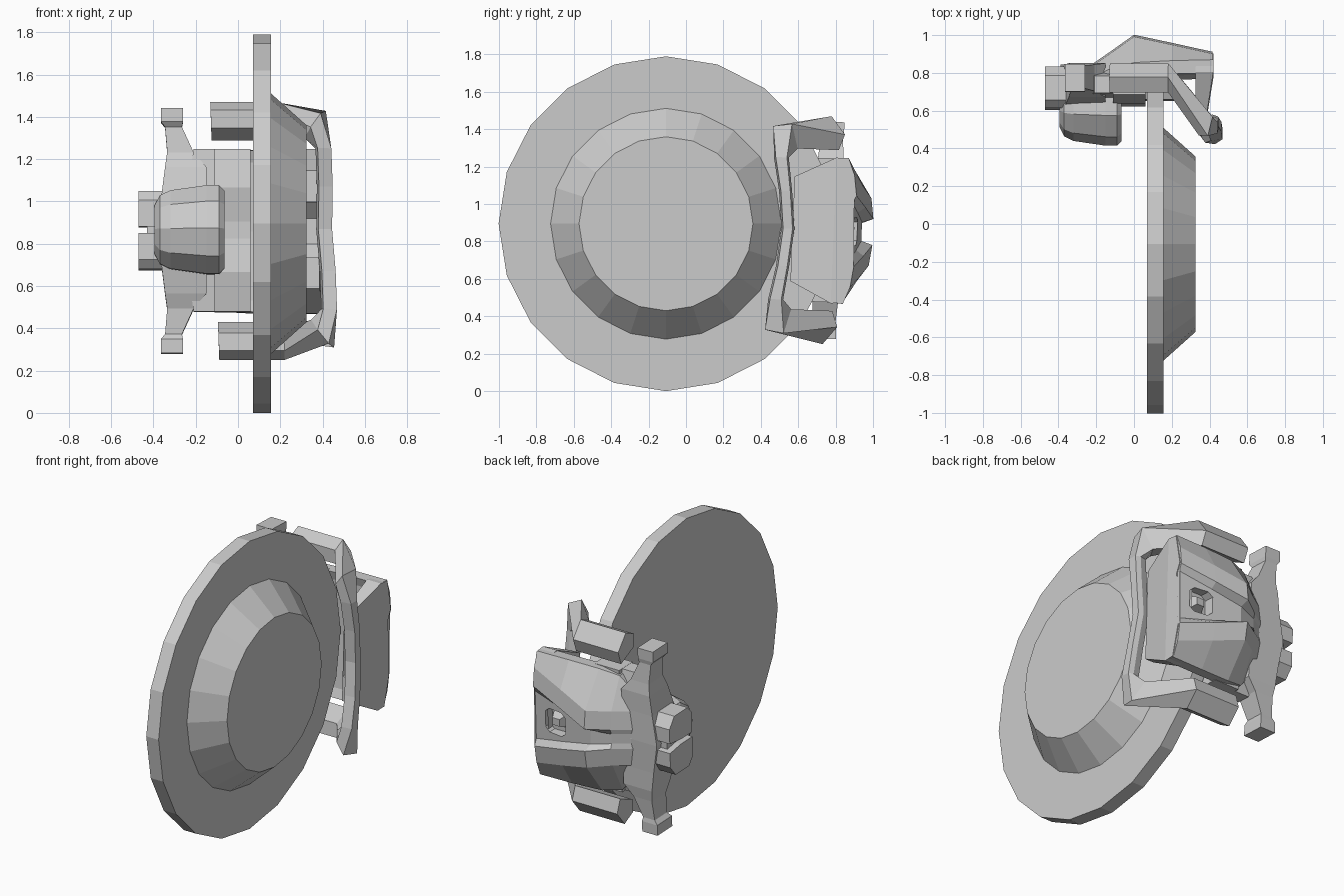
import bpy, bmesh
from math import sin, cos, pi, radians
from mathutils import Vector, Matrix

if "Cube" in bpy.data.objects:
    bpy.data.objects.remove(bpy.data.objects["Cube"])

CY, CZ = -0.107, 0.895                      # disc centre
# caliper parts are drawn symmetric about w = 0, then tilted about the disc axis
TILT = (Matrix.Translation((0, CY, CZ)) @ Matrix.Rotation(radians(-2.3), 4, 'X')
        @ Matrix.Translation((0, -CY, 0)))


def finish(bm, name, matrix):
    bmesh.ops.triangulate(bm, faces=[f for f in bm.faces if len(f.verts) > 4])
    bmesh.ops.recalc_face_normals(bm, faces=bm.faces)
    bm.transform(matrix)
    me = bpy.data.meshes.new(name)
    bm.to_mesh(me)
    bm.free()
    ob = bpy.data.objects.new(name, me)
    bpy.context.collection.objects.link(ob)
    return ob


def loft(name, rings, matrix=TILT):
    """Skin a list of equal-sized point rings and cap both ends."""
    bm = bmesh.new()
    vs = [[bm.verts.new(p) for p in r] for r in rings]
    n = len(vs[0])
    for a, b in zip(vs, vs[1:]):
        for i in range(n):
            j = (i + 1) % n
            bm.faces.new((a[i], a[j], b[j], b[i]))
    bm.faces.new(vs[0])
    bm.faces.new(vs[-1])
    return finish(bm, name, matrix)


def circle(x, r, n, y=0, off=0):
    return [(x, y + r * sin(2 * pi * i / n + off), r * cos(2 * pi * i / n + off)) for i in range(n)]


def mirror(pts):
    """Half outline (y, w) -> full outline, centre points not doubled."""
    return pts + [(y, -w) for y, w in reversed(pts) if w > 0]


def mirror_rings(rings):
    """Rings from the outer end to w = 0 -> continue to the other end."""
    return rings + [[(x, y, -w) for x, y, w in r] for r in reversed(rings[:-1])]


def rect(x0, x1, y0, y1, w):
    return [(x0, y0, w), (x1, y0, w), (x1, y1, w), (x0, y1, w)]


def box(name, x0, x1, y0, y1, w0, w1):
    return loft(name, [rect(x0, x1, y0, y1, w0), rect(x0, x1, y0, y1, w1)])


# brake disc with raised hub
loft("brake_disc", [circle(x, r, 20) for x, r in
                    ((0.07, .895), (.155, .895), (.155, .617), (.325, .465))],
     Matrix.Translation((0, CY, CZ)))

# caliper bridge: arched sections along x, centre recess narrowing to the rear
rings = []
for x, c, a, r, b, s, sw, low in ((-.25, .82, .03, .825, .06, .76, .20, .66),
                                  (-.12, .905, .03, .915, .06, .81, .36, .70),
                                  (0.0, .94, .05, 1.0, .07, .84, .385, .77),
                                  (0.2, .915, .10, .955, .13, .85, .39, .78),
                                  (.415, .885, .15, .905, .19, .855, .39, .785)):
    half = [(c, 0), (c, a), (r, b), (r - .015, b + .11), (s, sw), (low, sw - .005),
            (max(low, .765) + .02, sw - .06), (.81, 0)]
    rings.append([(x, y, w) for y, w in mirror(half)])
bridge = loft("caliper_bridge", rings)

# inspection window in the bridge, with a small peg inside
window = [(.19, .05), (.22, .075), (.31, .075), (.34, .05),
          (.34, -.05), (.31, -.075), (.22, -.075), (.19, -.05)]
cutter = loft("window_cutter", [[(x, y, w) for x, w in window] for y in (.85, 1.1)])
cutter.hide_render = True
mod = bridge.modifiers.new("window", 'BOOLEAN')
mod.operation, mod.object, mod.solver = 'DIFFERENCE', cutter, 'EXACT'
bpy.context.view_layer.objects.active = bridge
bpy.ops.object.modifier_apply(modifier="window")
bpy.data.objects.remove(cutter)
loft("window_peg", [[(.265 + dx * k, y, dw * k) for dx, dw in
                     ((-.05, -.045), (.05, -.045), (.05, .045), (-.05, .045))]
                    for y, k in ((.84, 1), (.90, .5))])

# front fingers gripping over the disc face
half = [(.87, .14), (.895, .2), (.855, .385), (.79, .39), (.57, .28), (.57, .13),
        (.70, .13), (.77, .06)]
outline = mirror(half)
loft("caliper_fingers", [[(.325, y, w) for y, w in outline],
                         [(.42 - max(0, .79 - y) * .16, y, w) for y, w in outline]])

# rear pad behind the disc
pad = mirror([(.80, .385), (.67, .385), (.63, .2), (.66, .04)])
loft("rear_pad", [[(x, y, w) for y, w in pad] for x in (-.11, .06)])
for s in (1, -1):
    loft("rear_cheek", [rect(-.21, -.10, .68, .77, s * .384), rect(-.24, -.10, .66, .82, s * .18)])

# piston housing
loft("piston_housing", [circle(x, r, 10, .635, pi / 10) for x, r in
                        ((-.395, .12), (-.37, .17), (-.32, .195), (-.15, .22), (-.09, .22),
                         (-.065, .195))])

# slide pin crossbar with square ends
loft("pin_crossbar", mirror_rings([rect(*v) for v in (
    (-.365, -.26, .68, .825, .58), (-.365, -.26, .68, .825, .515), (-.345, -.265, .70, .82, .49),
    (-.335, -.21, .69, .83, .37), (-.345, -.15, .66, .84, .30),
    (-.36, -.15, .63, .84, .18), (-.39, -.14, .60, .845, 0))]))

# forked lug at the rear
for s in (1, -1):
    loft("rear_lug", [[(x, y, s * w) for y, w in
                       ((.83, .03), (.83, .12), (.78, .185), (.65, .185), (.61, .14), (.61, .015), (.72, .015))]
                      for x in (-.47, -.34)])
box("lug_root", -.43, -.33, .62, .80, -.10, .10)

# mounting bracket: two arms over the disc joined by a front bar
section = [(.755, .61), (.83, .515), (.80, .43), (.68, .485), (.675, .57)]
bracket = [[(x, y, w) for y, w in section] for x in (-.11, .2)]
bracket.append([(.41, .445, .545), (.435, .545, .56), (.375, .58, .43), (.33, .50, .43), (.36, .45, .48)])
for w, y0, y1, x1 in ((.38, .455, .535, .455), (.2, .49, .56, .455), (0, .51, .58, .445)):
    bracket.append([(x1, y0 + .01, w), (x1, y1 - .01, w), (x1 - .03, y1, w),
                    (x1 - .075, y1 - .01, w), (x1 - .065, y0, w)])
bracket = [[(x - .035 * w, y, w) for x, y, w in r] for r in mirror_rings(bracket)]
# the mirrored half leans the other way, so lean is re-applied over the whole length
loft("mounting_bracket", bracket)
